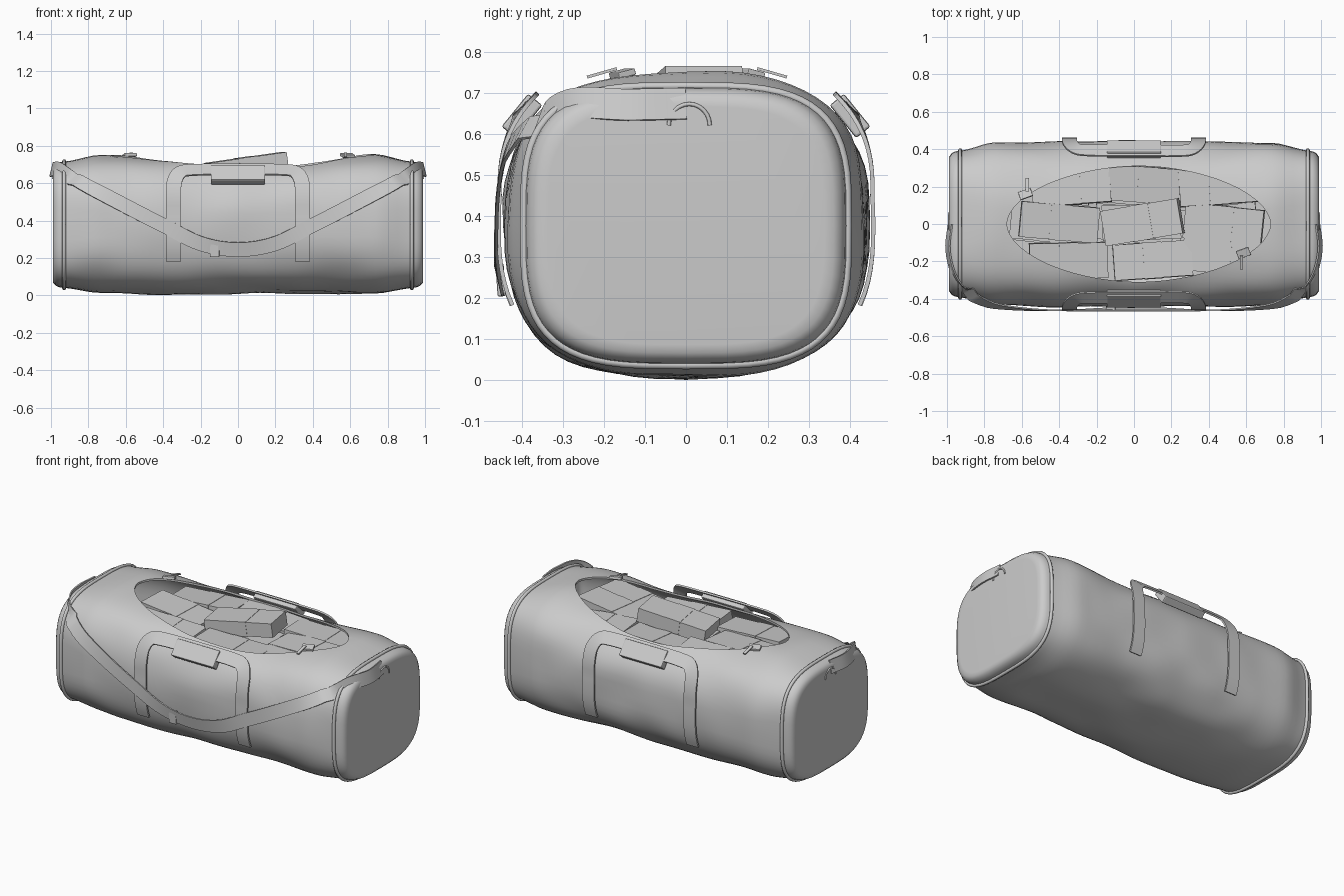
import bpy, bmesh, math, random
from mathutils import Vector, Matrix, noise

if "Cube" in bpy.data.objects:
    bpy.data.objects.remove(bpy.data.objects["Cube"])

random.seed(4)
# Body sections: x, half width, bottom z, top z, squareness
SECTIONS = [(-.93, .392, .04, .715, 3.4), (-.75, .435, .015, .748, 2.8), (-.4, .44, .004, .75, 2.6),
            (0, .446, .012, .745, 2.6), (.4, .44, .012, .745, 2.6), (.75, .435, .01, .75, 2.8),
            (.93, .392, .04, .715, 3.4)]


def section(x):
    x = max(-.93, min(.93, x))
    for a, b in zip(SECTIONS, SECTIONS[1:]):
        if x <= b[0]:
            t = (x - a[0]) / (b[0] - a[0])
            t = t * t * (3 - 2 * t) * .5 + t * .5
            return [p + (q - p) * t for p, q in zip(a[1:], b[1:])]


def ring(x, scale=1.0, count=64):
    b, lo, hi, n = section(x)
    pts = []
    for i in range(count):
        a = math.tau * i / count
        c, s = math.cos(a), math.sin(a)
        y = b * scale * math.copysign(abs(c) ** (2 / n), c)
        z = (lo + hi) / 2 + (hi - lo) / 2 * scale * math.copysign(abs(s) ** (2 / n), s)
        pts.append(Vector((x, y, z)))
    return pts


def outward(x, y, z):
    b, lo, hi, n = section(x)
    c, dz = (hi - lo) / 2, z - (lo + hi) / 2
    v = Vector((0, math.copysign(abs(y / b) ** (n - 1) / b, y),
                math.copysign(abs(dz / c) ** (n - 1) / c, dz))).normalized()
    v.x = math.copysign(min(1, max(0, (abs(x) - .88) / .1)) * 4, x)
    return v.normalized()


def on_front(x, z, lift):
    b, lo, hi, n = section(x)
    k = min(1, abs(z - (lo + hi) / 2) / ((hi - lo) / 2))
    p = Vector((x, -b * (1 - k ** n) ** (1 / n), z))
    return p + outward(*p) * lift


def finish(name, bm, angle=35):
    bmesh.ops.recalc_face_normals(bm, faces=bm.faces)
    me = bpy.data.meshes.new(name)
    bm.to_mesh(me)
    bm.free()
    ob = bpy.data.objects.new(name, me)
    bpy.context.collection.objects.link(ob)
    if angle:
        smooth(ob, angle)
    return ob


def smooth(ob, angle):
    bpy.ops.object.select_all(action='DESELECT')
    ob.select_set(True)
    bpy.context.view_layer.objects.active = ob
    bpy.ops.object.shade_smooth_by_angle(angle=math.radians(angle))


def box(name, loc, size, rot=(0, 0, 0), bevel=0.0):
    bm = bmesh.new()
    bmesh.ops.create_cube(bm, size=1, matrix=Matrix.Diagonal((*size, 1)))
    ob = finish(name, bm, None)
    ob.location = loc
    ob.rotation_euler = [math.radians(r) for r in rot]
    if bevel:
        m = ob.modifiers.new("Bevel", 'BEVEL')
        m.width, m.segments = bevel, 2
    return ob


def spline(pts, steps=6):
    pts = [Vector(p) for p in pts]
    ext = [2 * pts[0] - pts[1]] + pts + [2 * pts[-1] - pts[-2]]
    out = []
    for a, b, c, d in zip(ext, ext[1:], ext[2:], ext[3:]):
        for i in range(steps):
            t = i / steps
            out.append(.5 * (2 * b + (c - a) * t + (2 * a - 5 * b + 4 * c - d) * t * t
                             + (3 * b - a - 3 * c + d) * t ** 3))
    return out + [pts[-1]]


def ribbon(name, path, width, thick, flip=1):
    bm = bmesh.new()
    rows = []
    for i, p in enumerate(path):
        tan = (path[min(i + 1, len(path) - 1)] - path[max(i - 1, 0)]).normalized()
        nor = outward(*p)
        side = tan.cross(nor).normalized() * width / 2
        up = nor * thick / 2
        rows.append([bm.verts.new(((p + s).x, (p + s).y * flip, (p + s).z))
                     for s in (side + up, -side + up, -side - up, side - up)])
    for a, b in zip(rows, rows[1:]):
        for k in range(4):
            bm.faces.new((a[k], a[(k + 1) % 4], b[(k + 1) % 4], b[k]))
    bm.faces.new(rows[0])
    bm.faces.new(rows[-1])
    return finish(name, bm, 40)


def tube(name, pts, radius, cyclic):
    cu = bpy.data.curves.new(name, 'CURVE')
    cu.dimensions, cu.bevel_depth, cu.bevel_resolution = '3D', radius, 2
    sp = cu.splines.new('POLY')
    sp.points.add(len(pts) - 1)
    for q, p in zip(sp.points, pts):
        q.co = (*p, 1)
    sp.use_cyclic_u = cyclic
    cu.use_fill_caps = True
    ob = bpy.data.objects.new(name, cu)
    bpy.context.collection.objects.link(ob)


# Bag body: lofted rings with soft dents and rounded ends
bm = bmesh.new()
caps = [(.99, .86), (.988, .92), (.975, .965), (.955, .99)]
stations = [(-x, s) for x, s in caps]
stations += [(-.93 + 1.86 * i / 48, 1) for i in range(49)] + caps[::-1]
loops = []
for x, s in stations:
    pts = ring(math.copysign(min(abs(x), .93), x), s)
    amp = .014 * max(0, 1 - (abs(x) / .93) ** 4)
    row = []
    for p in pts:
        p.x = x
        d = noise.noise(Vector((p.x * 3.5, p.y * 5, p.z * 5 + 2))) * amp
        q = p + Vector((0, p.y, p.z - .37)).normalized() * d
        row.append(bm.verts.new((q.x, q.y, max(0, q.z))))
    loops.append(row)
for a, b in zip(loops, loops[1:]):
    for k in range(64):
        bm.faces.new((a[k], a[(k + 1) % 64], b[(k + 1) % 64], b[k]))
bm.faces.new(loops[0])
bm.faces.new(loops[-1])
body = finish("bag_body", bm)
shell = body.modifiers.new("Shell", 'SOLIDIFY')
shell.thickness = .012

# Almond-shaped zip opening cut through the top
bm = bmesh.new()
outline = []
for i in range(56):
    c, s = math.cos(math.tau * i / 56), math.sin(math.tau * i / 56)
    outline.append(bm.verts.new((.025 + .705 * math.copysign(abs(c) ** 1.08, c),
                                 .31 * math.copysign(abs(s) ** 1.08, s), .5)))
face = bm.faces.new(outline)
top = bmesh.ops.extrude_face_region(bm, geom=[face])
bmesh.ops.translate(bm, vec=(0, 0, .5), verts=[v for v in top['geom'] if isinstance(v, bmesh.types.BMVert)])
cutter = finish("opening_cutter", bm, None)
cutter.hide_render = True
cut = body.modifiers.new("Opening", 'BOOLEAN')
cut.operation, cut.object, cut.solver = 'DIFFERENCE', cutter, 'EXACT'
bpy.context.view_layer.objects.active = body
for m in ("Shell", "Opening"):
    bpy.ops.object.modifier_apply(modifier=m)
bpy.data.objects.remove(cutter)
smooth(body, 40)

# Piping around both ends
for label, sx in (("left", -1), ("right", 1)):
    tube("piping_" + label, ring(sx * .93, 1.008), .01, True)

# Carry handles with padded grips, front and back
half = [(-.345, .19), (-.345, .3), (-.345, .42), (-.345, .53), (-.338, .595), (-.305, .632), (-.24, .64), (-.1, .642)]
u_shape = half + [(-x, z) for x, z in half[::-1]]
path = [on_front(p.x, p.y, .016 + .028 * max(0, min(1, (p.y - .45) / .19))) for p in spline(u_shape, 4)]
for label, f in (("front", 1), ("back", -1)):
    ribbon("handle_strap_" + label, path, .08, .01, f)
    box("handle_grip_" + label, (0, -.4 * f, .645), (.29, .103, .045), (51 * f, 0, 0), .006)

# Shoulder strap draped across the front, end to end
half = [(-.982, 0, .675), (-.995, -.14, .672), (-.955, -.285, .672), (-.86, -.37, .605),
        (-.65, -.42, .5), (-.4, -.44, .375), (-.2, -.45, .28)]
drape = half + [(0, -.455, .25)] + [(-x, y, z) for x, y, z in half[::-1]]
path = [on_front(p.x, p.z, .022) if abs(p.x) < .87 else p for p in spline(drape, 6)]
ribbon("shoulder_strap", path, .078, .008)
box("strap_buckle", (-.125, -.452, .245), (.05, .02, .08), (4, 0, 0), .004)

# Hook at each strap end
for label, sx in (("left", -1), ("right", 1)):
    arc = [Vector((sx * .99, .008 + .05 * math.cos(a), .622 + .052 * math.sin(a)))
           for a in [math.pi * i / 12 for i in range(13)]]
    tube("strap_hook_" + label, arc, .005, False)

# Zip sliders and pull tabs
for label, x, y, s in (("left", -.58, .16, 1), ("right", .585, -.155, -1)):
    box("zip_slider_" + label, (x, y, .748), (.07, .045, .016), (-14 * s, 0, 20), .003)
    box("zip_pull_" + label, (x + .01 * s, y + s * .05, .75), (.018, .075, .007), (-16 * s, 0, 0))

# Bundles: x, y, z, tilt x, tilt y, turn
bundles = [(.045, .01, .695, 0, -8, 9.5), (-.4, .01, .625, 2, 3, -5), (-.335, .2, .625, -3, -2, 4),
           (.07, .21, .625, 3, 1, -4), (.45, .2, .62, -2, 3, 4), (.48, .0, .63, 2, -4, -6),
           (-.35, -.195, .62, 3, 2, 1), (.1, -.195, .62, -2, 2, 4), (.47, -.17, .62, 2, -3, -6),
           (.04, .01, .6, 0, 0, 2)]
bundles += [(x, y, .51, 0, random.uniform(-2, 2), random.uniform(-8, 8))
            for x in (-.45, 0, .45) for y in (-.2, .0, .2)]
for i, (x, y, z, rx, ry, rz) in enumerate(bundles):
    box(f"bundle_{i}", (x, y, z), (.42, .19, .085), (rx, ry, rz))
    box(f"bundle_band_{i}", (x, y, z), (.1, .194, .089), (rx, ry, rz))
